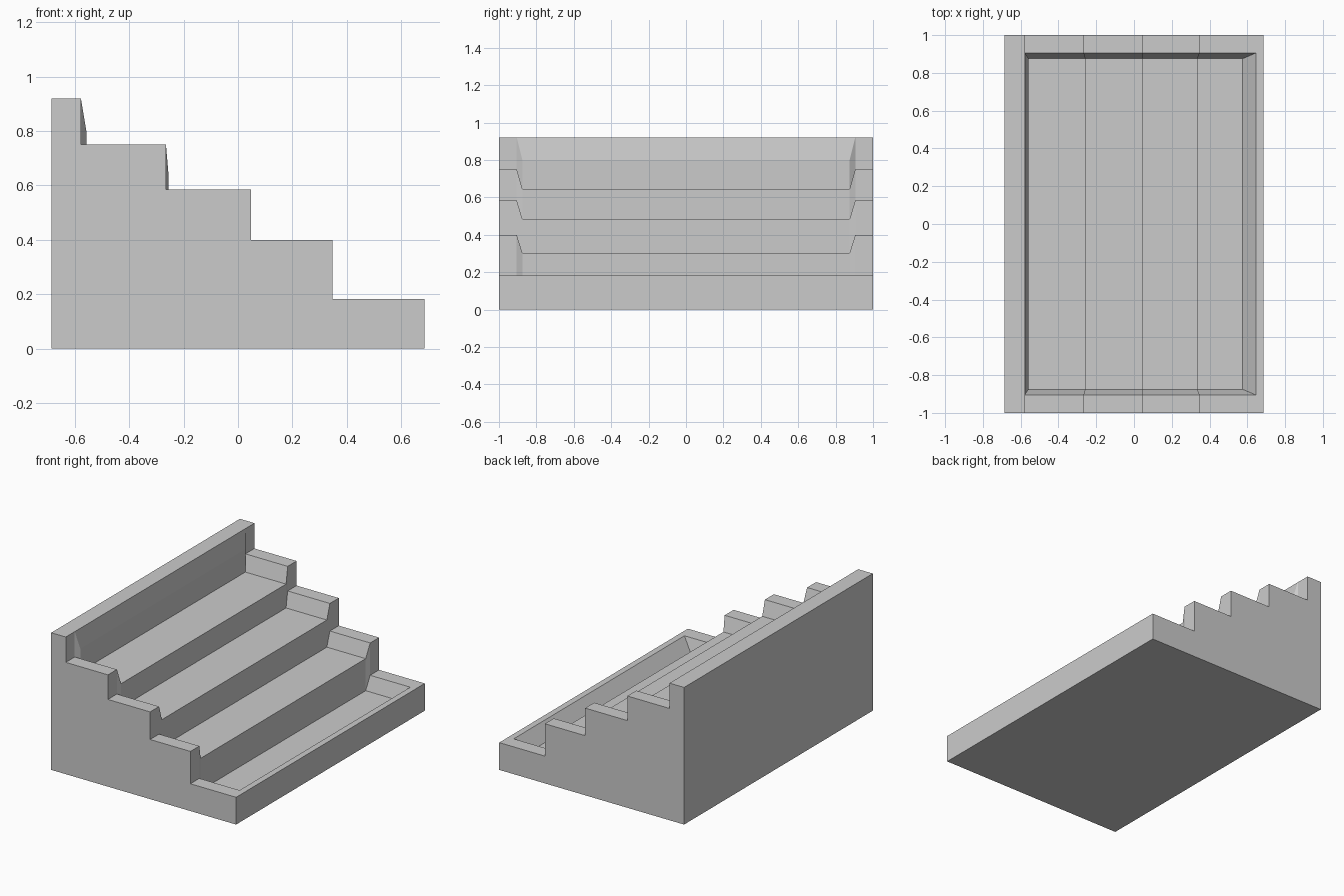
import bpy, bmesh

if "Cube" in bpy.data.objects:
    bpy.data.objects.remove(bpy.data.objects["Cube"])

# Stepped rim profile (x, z), from the top back edge to the front edge
rim = [(-.686, .92), (-.578, .92), (-.578, .75), (-.265, .75), (-.265, .585),
       (.048, .585), (.048, .40), (.347, .40), (.347, .183), (.645, .183), (.686, .183)]
# Recessed treads, matching rim points 1 to 9
tread = [(-.558, .80), (-.558, .645), (-.256, .645), (-.256, .485), (.047, .485),
         (.047, .303), (.335, .303), (.335, .088), (.575, .088)]
base = [(.686, 0), (-.686, 0)]

bm = bmesh.new()


def row(profile, y):
    return [bm.verts.new((x, y, z)) for x, z in profile]


def strip(a, b):
    for i in range(len(a) - 1):
        bm.faces.new((a[i], a[i + 1], b[i + 1], b[i]))


# Solid stepped side walls, flat rims and sloping inner sides
outer, edge, inner = [], [], []
for s in (-1, 1):
    o = row(rim + base, s)
    e = row(rim[1:10], s * .905)
    n = row(tread, s * .875)
    bm.faces.new(o)
    strip(o[1:10], e)
    strip(e, n)
    outer.append(o)
    edge.append(e)
    inner.append(n)

# Treads and risers across the middle
strip(inner[0], inner[1])
(o0, o1), (e0, e1), (n0, n1) = outer, edge, inner

# Sloping back wall and front lip
for k in (0, -1):
    bm.faces.new((e0[k], e1[k], n1[k], n0[k]))

# Top of the back wall and top of the front rim
bm.faces.new((o0[0], o0[1], e0[0], e1[0], o1[1], o1[0]))
bm.faces.new((o0[10], o0[9], e0[-1], e1[-1], o1[9], o1[10]))

# Front, bottom and back
strip(o0[10:] + o0[:1], o1[10:] + o1[:1])

bmesh.ops.recalc_face_normals(bm, faces=bm.faces)
mesh = bpy.data.meshes.new("stepped_display_stand")
bm.to_mesh(mesh)
bm.free()
stand = bpy.data.objects.new("stepped_display_stand", mesh)
bpy.context.collection.objects.link(stand)
